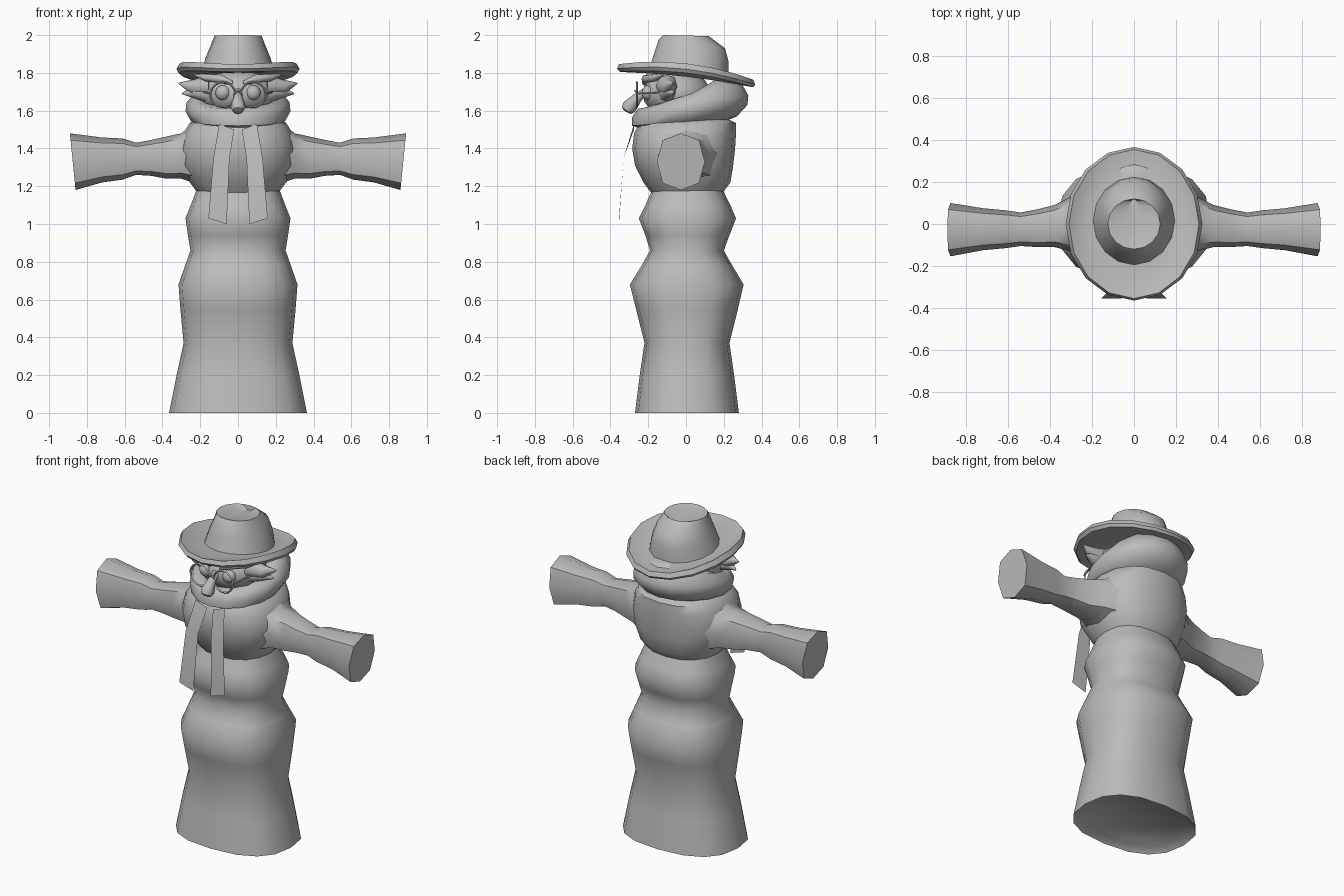
import bpy, bmesh, math
from mathutils import Vector

grey = bpy.data.materials.new("plain grey")
grey.diffuse_color = (0.5, 0.5, 0.5, 1)


def finish(name, bm, angle=50):
    bmesh.ops.recalc_face_normals(bm, faces=bm.faces)
    me = bpy.data.meshes.new(name)
    bm.to_mesh(me)
    bm.free()
    me.materials.append(grey)
    ob = bpy.data.objects.new(name, me)
    bpy.context.collection.objects.link(ob)
    bpy.ops.object.select_all(action='DESELECT')
    ob.select_set(True)
    bpy.context.view_layer.objects.active = ob
    bpy.ops.object.shade_smooth_by_angle(angle=math.radians(angle))
    return ob


def loft(name, rings, caps=True, angle=50):
    bm = bmesh.new()
    vs = [[bm.verts.new(p) for p in r] for r in rings]
    n = len(vs[0])
    for a, b in zip(vs, vs[1:]):
        for i in range(n):
            j = (i + 1) % n
            bm.faces.new((a[i], a[j], b[j], b[i]))
    if caps:
        bm.faces.new(vs[0])
        bm.faces.new(vs[-1])
    return finish(name, bm, angle)


def ring(rx, y0, y1, z0, z1=None, p=1.0, n=16):
    """Level or tilted oval: z0 at the front (y0), z1 at the back (y1)."""
    z1 = z0 if z1 is None else z1
    out = []
    for i in range(n):
        t = 2 * math.pi * i / n
        c, s = (math.copysign(abs(f) ** p, f) for f in (math.cos(t), math.sin(t)))
        k = (s + 1) / 2
        out.append((rx * c, y0 + (y1 - y0) * k, z0 + (z1 - z0) * k))
    return out


def tube(name, path, flat=1.0, n=8):
    """Path of (x, y, z, radius); flat squashes the section."""
    pts = [Vector(p[:3]) for p in path]
    rings = []
    for i, p in enumerate(path):
        d = pts[min(i + 1, len(pts) - 1)] - pts[max(i - 1, 0)]
        q = d.to_track_quat('Z', 'Y')
        rings.append([pts[i] + q @ Vector((p[3] * math.cos(t), p[3] * flat * math.sin(t), 0))
                      for t in (2 * math.pi * k / n for k in range(n))])
    return loft(name, rings)


def ball(name, loc, size):
    bm = bmesh.new()
    bmesh.ops.create_uvsphere(bm, u_segments=16, v_segments=10, radius=1)
    for v in bm.verts:
        v.co = Vector(a * b + c for a, b, c in zip(v.co, size, loc))
    return finish(name, bm)


# robe: bulging segments, slightly hollow underneath
loft("robe", [ring(*r, p=0.8) for r in (
    (0.33, -0.24, 0.25, 0.03), (0.365, -0.27, 0.28, 0), (0.325, -0.245, 0.255, 0.2),
    (0.288, -0.22, 0.23, 0.37), (0.305, -0.265, 0.275, 0.55), (0.315, -0.297, 0.305, 0.68),
    (0.28, -0.235, 0.245, 0.78), (0.252, -0.19, 0.2, 0.86), (0.265, -0.215, 0.23, 0.94),
    (0.278, -0.25, 0.265, 1.03), (0.25, -0.215, 0.235, 1.1), (0.22, -0.18, 0.195, 1.18))])

# upper body
loft("torso", [ring(*r, p=0.85) for r in (
    (0.21, -0.18, 0.19, 1.16), (0.255, -0.225, 0.235, 1.22), (0.3, -0.27, 0.25, 1.31),
    (0.31, -0.285, 0.26, 1.4), (0.29, -0.275, 0.265, 1.48), (0.255, -0.245, 0.265, 1.535),
    (0.19, -0.18, 0.19, 1.57))])

# sleeves: (x, y centre, half depth, low z, high z)
ARM = ((0.15, 0, 0.2, 1.19, 1.57), (0.24, 0, 0.17, 1.22, 1.53), (0.3, 0, 0.13, 1.24, 1.48),
       (0.38, -0.01, 0.1, 1.24, 1.463), (0.46, -0.02, 0.09, 1.255, 1.445),
       (0.54, -0.025, 0.08, 1.26, 1.43), (0.61, -0.025, 0.09, 1.235, 1.453),
       (0.72, -0.025, 0.1, 1.22, 1.458), (0.875, -0.027, 0.127, 1.18, 1.48))
for s, side in ((1, "left"), (-1, "right")):
    rings = []
    for x, yc, ry, z0, z1 in ARM:
        r = []
        for k in range(8):
            c, w = math.cos(k * math.pi / 4), math.sin(k * math.pi / 4)
            c, w = (math.copysign(abs(f) ** 0.8, f) for f in (c, w))
            lean = 0.015 * w if x > 0.8 else 0
            r.append((s * (x + lean), yc + ry * c, (z0 + z1) / 2 + (z1 - z0) / 2 * w))
        rings.append(r)
    loft(side + "_sleeve", rings)

# scarf wound round the neck, rising at the back
loft("scarf", [ring(*r) for r in (
    (0.18, -0.2, 0.2, 1.49, 1.54), (0.25, -0.285, 0.27, 1.52, 1.57),
    (0.278, -0.285, 0.325, 1.565, 1.63), (0.272, -0.255, 0.33, 1.61, 1.68),
    (0.23, -0.21, 0.28, 1.615, 1.77), (0.19, -0.15, 0.2, 1.58, 1.79))])

# hanging scarf ends
for s, side in ((1, "left"), (-1, "right")):
    bm = bmesh.new()
    rows = [[bm.verts.new((s * x, y, z)) for x, z in ((xa, za), (xb, zb))]
            for xa, za, xb, zb, y in ((0.02, 1.5, 0.10, 1.53, -0.275),
                                      (0.045, 1.35, 0.13, 1.35, -0.33),
                                      (0.06, 1.0, 0.157, 1.03, -0.355))]
    for a, b in zip(rows, rows[1:]):
        bm.faces.new((a[0], a[1], b[1], b[0]))
    finish(side + "_scarf_end", bm)

# head and nose
ball("head", (0, -0.05, 1.69), (0.2, 0.18, 0.13))
tube("nose", ((0, -0.2, 1.71, 0.02), (0, -0.25, 1.675, 0.024), (0, -0.3, 1.62, 0.04),
              (0, -0.315, 1.6, 0.03), (0, -0.318, 1.595, 0.012)))

# eyes, brows, hair tufts and spectacles
for s, side in ((1, "left"), (-1, "right")):
    ball(side + "_eye", (s * 0.08, -0.2, 1.695), (0.04, 0.035, 0.04))
    tube(side + "_brow", ((s * 0.03, -0.22, 1.745, 0.012), (s * 0.09, -0.215, 1.768, 0.022),
                          (s * 0.17, -0.16, 1.775, 0.02), (s * 0.23, -0.12, 1.79, 0.004)))
    tube(side + "_upper_tuft", ((s * 0.15, -0.1, 1.73, 0.06), (s * 0.24, -0.09, 1.725, 0.04),
                                (s * 0.313, -0.07, 1.745, 0.004)))
    tube(side + "_lower_tuft", ((s * 0.15, -0.1, 1.69, 0.05), (s * 0.23, -0.09, 1.7, 0.035),
                                (s * 0.295, -0.07, 1.69, 0.004)))
    rim = []
    for k in range(24):
        t = 2 * math.pi * k / 24
        rim.append([(s * 0.08 + r * math.cos(t), -0.26 + d, 1.685 + r * math.sin(t))
                    for r, d in ((0.072, 0), (0.066, -0.006), (0.06, 0), (0.066, 0.006))])
    loft(side + "_spectacle_rim", rim + rim[:1], caps=False)
    tube(side + "_spectacle_arm", ((s * 0.15, -0.26, 1.69, 0.005), (s * 0.19, -0.1, 1.7, 0.005)), n=6)
tube("spectacle_bridge", ((-0.02, -0.26, 1.69, 0.006), (0, -0.268, 1.705, 0.006),
                          (0.02, -0.26, 1.69, 0.006)), n=6)


# hat brim, tilted back with curled sides
def brim_ring(rx, y0, y1, dz, curl):
    return [(x, y, 1.805 - 0.115 * y + dz + curl * (x / rx) ** 2)
            for x, y, _ in ring(rx, y0, y1, 0)]


loft("hat_brim", [brim_ring(*r) for r in (
    (0.18, -0.18, 0.2, -0.02, 0), (0.25, -0.27, 0.28, -0.035, 0.01),
    (0.315, -0.35, 0.355, -0.04, 0.035), (0.326, -0.365, 0.367, -0.025, 0.04),
    (0.31, -0.355, 0.355, 0.0, 0.045), (0.25, -0.27, 0.28, -0.01, 0.015),
    (0.19, -0.19, 0.21, 0, 0))], angle=40)

# hat crown with a crease pinched into the top
loft("hat_crown", [ring(*r) for r in (
    (0.2, -0.2, 0.225, 1.81, 1.76), (0.172, -0.17, 0.225, 1.9, 1.86),
    (0.142, -0.145, 0.207, 1.975, 1.93), (0.125, -0.12, 0.12, 2.0, 1.995),
    (0.03, -0.07, 0.12, 1.985, 1.965))], angle=40)
